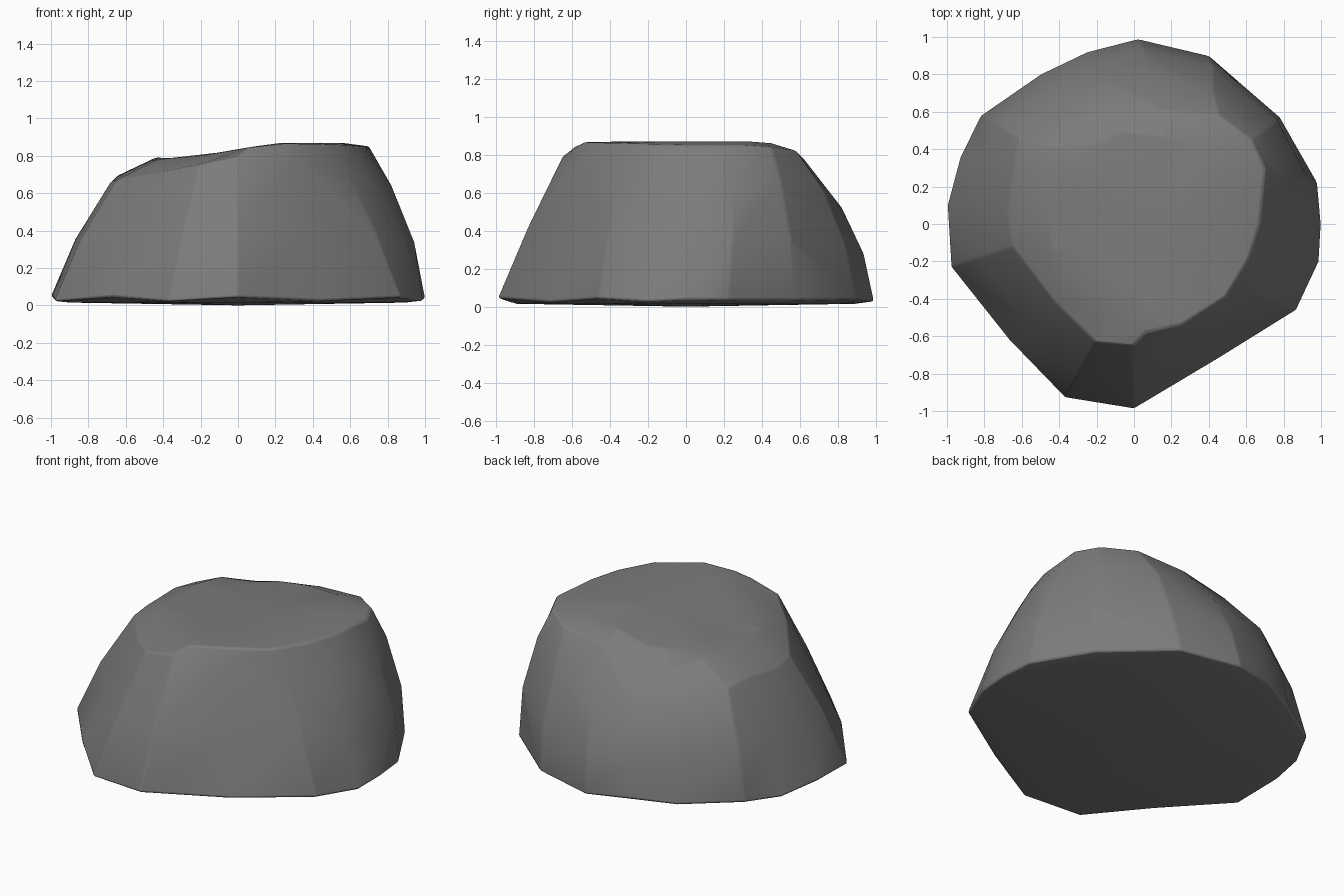
import bpy
import bmesh
import math
from mathutils import Vector

default_cube = bpy.data.objects.get("Cube")
if default_cube:
    bpy.data.objects.remove(default_cube, do_unlink=True)

# Stone material
stone = bpy.data.materials.new("dark grey stone")
stone.use_nodes = True
stone_colour = (0.2, 0.2, 0.2, 1)
stone.diffuse_color = stone_colour
shader = stone.node_tree.nodes["Principled BSDF"]
shader.inputs["Base Color"].default_value = stone_colour
shader.inputs["Roughness"].default_value = 0.9

# Outlines of the boulder, counter-clockwise from +x
foot = [(1, 0), (.98, .22), (.78, .57), (.4, .9), (.02, .99), (-.25, .92),
        (-.5, .8), (-.82, .58), (-.93, .36), (-1, .1), (-.98, -.23),
        (-.67, -.62), (-.37, -.93), (0, -.99), (.45, -.72), (.87, -.46),
        (.99, -.2)]
shoulder = [(.82, .02, .64), (.82, .25, .62), (.7, .5, .66), (.42, .72, .62),
            (.07, .82, .52), (-.19, .79, .49), (-.34, .73, .53),
            (-.62, .46, .67), (-.65, .28, .69), (-.68, .05, .66),
            (-.65, -.12, .67), (-.42, -.42, .71), (-.21, -.63, .75),
            (0, -.65, .79), (.31, -.57, .77), (.59, -.35, .71),
            (.73, -.19, .65)]
rim = [(.67, 0, .85), (.7, .3, .85), (.63, .45, .84), (.46, .58, .82),
       (.15, .61, .79), (-.14, .64, .7), (-.28, .56, .73), (-.4, .41, .78),
       (-.44, .26, .79), (-.45, 0, .78), (-.43, -.14, .78), (-.2, -.34, .8),
       (-.02, -.5, .83), (.06, -.58, .845), (.25, -.54, .865),
       (.49, -.39, .86), (.61, -.19, .855)]


def flank(low, high):
    """Halfway ring between two outlines: flatter in front than behind."""
    ring = []
    for a, b in zip(low, high):
        p = a.lerp(b, 0.5)
        bulge = 1.015 if p.y < -0.2 else 1.035
        ring.append(Vector((p.x * bulge, p.y * bulge, p.z)))
    return ring


def plateau(ring, centre, inset):
    """Ring on the flat top, which drops towards -x and the back."""
    points = []
    for p in ring:
        q = p.lerp(centre, inset)
        tilt = max(0.8 + 0.05 * q.x, 0.835 + 0.17 * q.x)
        q.z = min(0.868, tilt) - 0.08 * max(0, q.y - 0.35)
        points.append(q)
    return points


def stitch(bm, lower, upper):
    """Wall of quads between two closed rings."""
    count = len(lower)
    for i in range(count):
        j = (i + 1) % count
        bm.faces.new((lower[i], lower[j], upper[j], upper[i]))


def cap(bm, ring, centre):
    """Fan of triangles closing a ring."""
    tip = bm.verts.new(centre)
    for a, b in zip(ring, ring[1:] + ring[:1]):
        bm.faces.new((a, b, tip))


# Rings from the underside up to the crown
top_centre = Vector((0.15, 0.05, 0.857))
base = [Vector((x, y, 0.035 + 0.012 * math.sin(3 * i)))
        for i, (x, y) in enumerate(foot)]
under = [Vector((p.x * 0.9, p.y * 0.9, 0.015)) for p in base]
upper = [Vector(p) for p in shoulder]
edge = [Vector(p) for p in rim]
crown = plateau(edge, top_centre, 0.25)

bm = bmesh.new()
rings = [[bm.verts.new(p) for p in ring]
         for ring in (under, base, flank(base, upper), upper, edge, crown)]
for lower, higher in zip(rings, rings[1:]):
    stitch(bm, lower, higher)
cap(bm, rings[-1], top_centre)
cap(bm, rings[0], (0, 0, 0))
bmesh.ops.recalc_face_normals(bm, faces=bm.faces[:])

mesh = bpy.data.meshes.new("boulder")
bm.to_mesh(mesh)
bm.free()
mesh.materials.append(stone)
boulder = bpy.data.objects.new("boulder", mesh)
bpy.context.collection.objects.link(boulder)

# Softly worn edges
worn = boulder.modifiers.new("worn edges", 'BEVEL')
worn.width = 0.012
worn.segments = 2
worn.limit_method = 'ANGLE'
worn.angle_limit = math.radians(25)

bpy.ops.object.select_all(action='DESELECT')
boulder.select_set(True)
bpy.context.view_layer.objects.active = boulder
bpy.ops.object.shade_smooth_by_angle(angle=math.radians(40))
